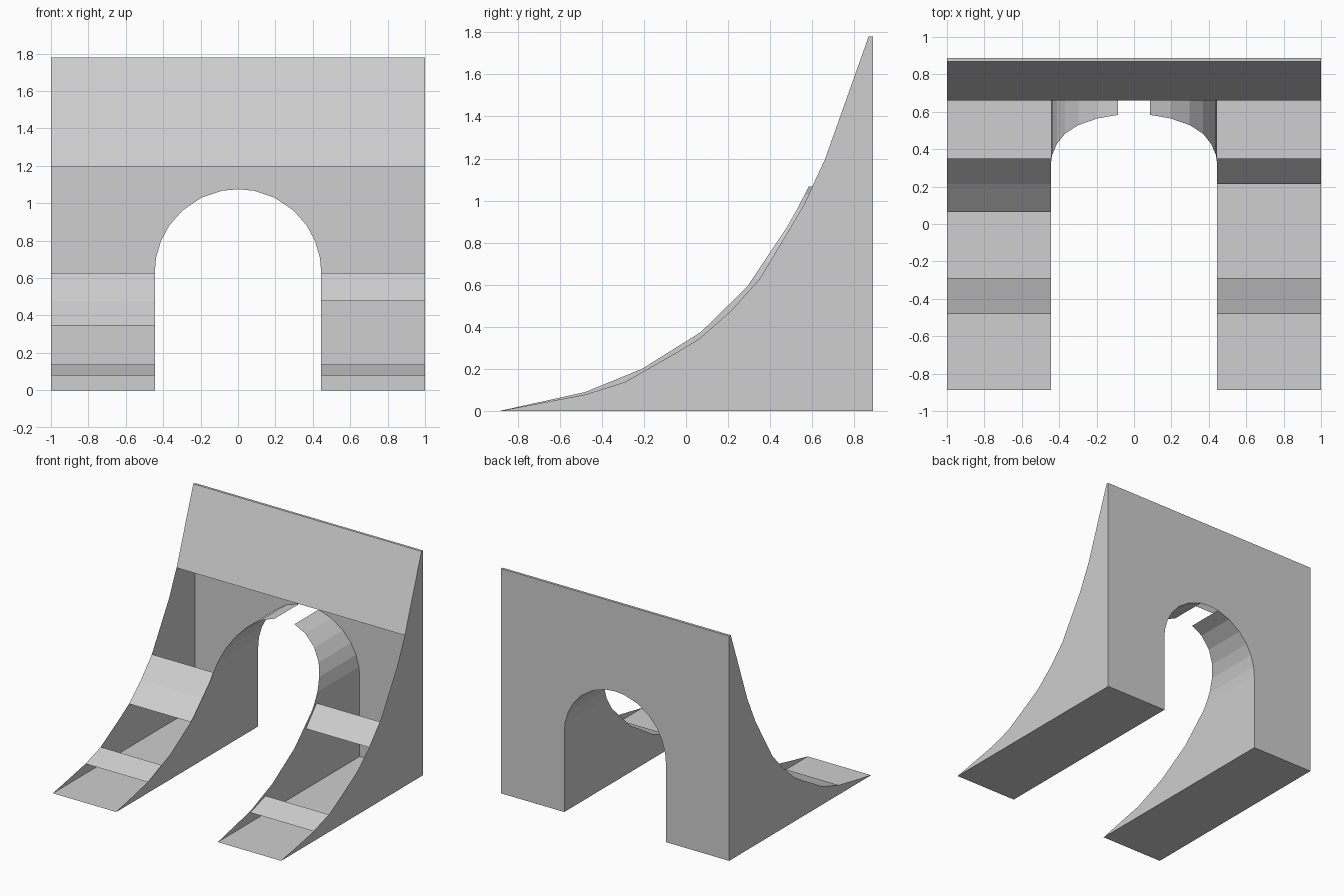
import bpy
import bmesh
from math import sin, cos, radians

cube = bpy.data.objects.get("Cube")
if cube:
    bpy.data.objects.remove(cube, do_unlink=True)

# One plain grey for everything
grey = bpy.data.materials.new("plain_grey")
grey.use_nodes = True
colour = (0.62, 0.62, 0.62, 1)
grey.diffuse_color = colour
grey.node_tree.nodes["Principled BSDF"].inputs["Base Color"].default_value = colour

W, BACK, TOP = 1.0, 0.888, 1.78          # half width, back plane, height
R, SPRING = 0.445, 0.63                  # arch radius and springing height

# Ramp curve (y, z) along the outer sides, and slightly raised along the tunnel
outer = [(-BACK, 0), (-0.48, 0.078), (-0.29, 0.138), (-0.045, 0.278),
         (0.065, 0.345), (0.215, 0.477), (0.35, 0.628), (0.56, 0.98),
         (0.66, 1.195), (0.868, TOP)]
inner = [(-BACK, 0), (-0.48, 0.09), (-0.21, 0.2), (0.07, 0.375),
         (0.29, 0.59), (0.5, 0.905), (0.58, 1.06), (0.6, 1.1)]


def sheet(name, polygons):
    """Make one object from flat polygons."""
    bm = bmesh.new()
    for points in polygons:
        bm.faces.new([bm.verts.new(p) for p in points])
    bmesh.ops.remove_doubles(bm, verts=bm.verts[:], dist=0.0001)
    mesh = bpy.data.meshes.new(name)
    bm.to_mesh(mesh)
    bm.free()
    mesh.materials.append(grey)
    obj = bpy.data.objects.new(name, mesh)
    bpy.context.collection.objects.link(obj)
    return obj


def inner_y(z):
    """Position of the tunnel's front edge at a height."""
    for (y0, z0), (y1, z1) in zip(inner, inner[1:]):
        if z <= z1:
            return y0 + (y1 - y0) * (z - z0) / (z1 - z0)
    return inner[-1][0]


def panel(x0, x1, a, b):
    """Ramp strip between two points of the outer curve, facing up and front."""
    (ya, za), (yb, zb) = outer[a], outer[b]
    return [(x0, ya, za), (x1, ya, za), (x1, yb, zb), (x0, yb, zb)]


def ordered(points, side):
    return points if side > 0 else points[::-1]


# Half arch from the springing towards the crown
arch = [(R * cos(radians(a)), SPRING + R * sin(radians(a)))
        for a in (0, 10, 22, 34, 48, 64, 79)]

for side, label in ((1, "left"), (-1, "right")):
    # Outer side wall
    wall = [(side * W, y, z) for y, z in outer]
    wall += [(side * W, BACK, TOP), (side * W, BACK, 0)]
    sheet(label + "_side_wall", [ordered(wall[::-1], side)])

    # Floor of the leg
    floor = [(side * R, -BACK, 0), (side * R, BACK, 0),
             (side * W, BACK, 0), (side * W, -BACK, 0)]
    sheet(label + "_floor", [ordered(floor, side)])

    # Tunnel: upright jamb, then the curved vault with an open crown
    low = [(y, z) for y, z in inner if z < SPRING]
    jamb = [(side * R, y, z) for y, z in low]
    jamb += [(side * R, inner_y(SPRING), SPRING),
             (side * R, BACK, SPRING), (side * R, BACK, 0)]
    vault = []
    for (xa, za), (xb, zb) in zip(arch, arch[1:]):
        vault.append(ordered([(side * xa, inner_y(za), za),
                              (side * xb, inner_y(zb), zb),
                              (side * xb, BACK, zb),
                              (side * xa, BACK, za)], side))
    sheet(label + "_tunnel_wall", [ordered(jamb, side)] + vault)

    # Ramp panels on the leg
    x0, x1 = sorted((side * R, side * W))
    sheet(label + "_lower_panel", [panel(x0, x1, 1, 2)])
    strips = [panel(x0, x1, 5, 6)]
    if side < 0:
        strips.insert(0, panel(x0, x1, 4, 5))
    sheet(label + "_middle_panel", strips)

# Top ramp panel and its narrow upper rim
sheet("top_panel", [panel(-W, W, 8, 9)])
rim_y = outer[-1][0]
sheet("top_rim", [[(-W, rim_y, TOP), (W, rim_y, TOP), (W, BACK, TOP), (-W, BACK, TOP)]])

# Back wall with the arched opening
opening = [(R, 0)] + arch + [(0, SPRING + R)]
opening += [(-x, z) for x, z in arch[::-1]] + [(-R, 0)]
outline = [(-W, 0), (-W, TOP), (W, TOP), (W, 0)] + opening
sheet("back_wall", [[(x, BACK, z) for x, z in outline]])
